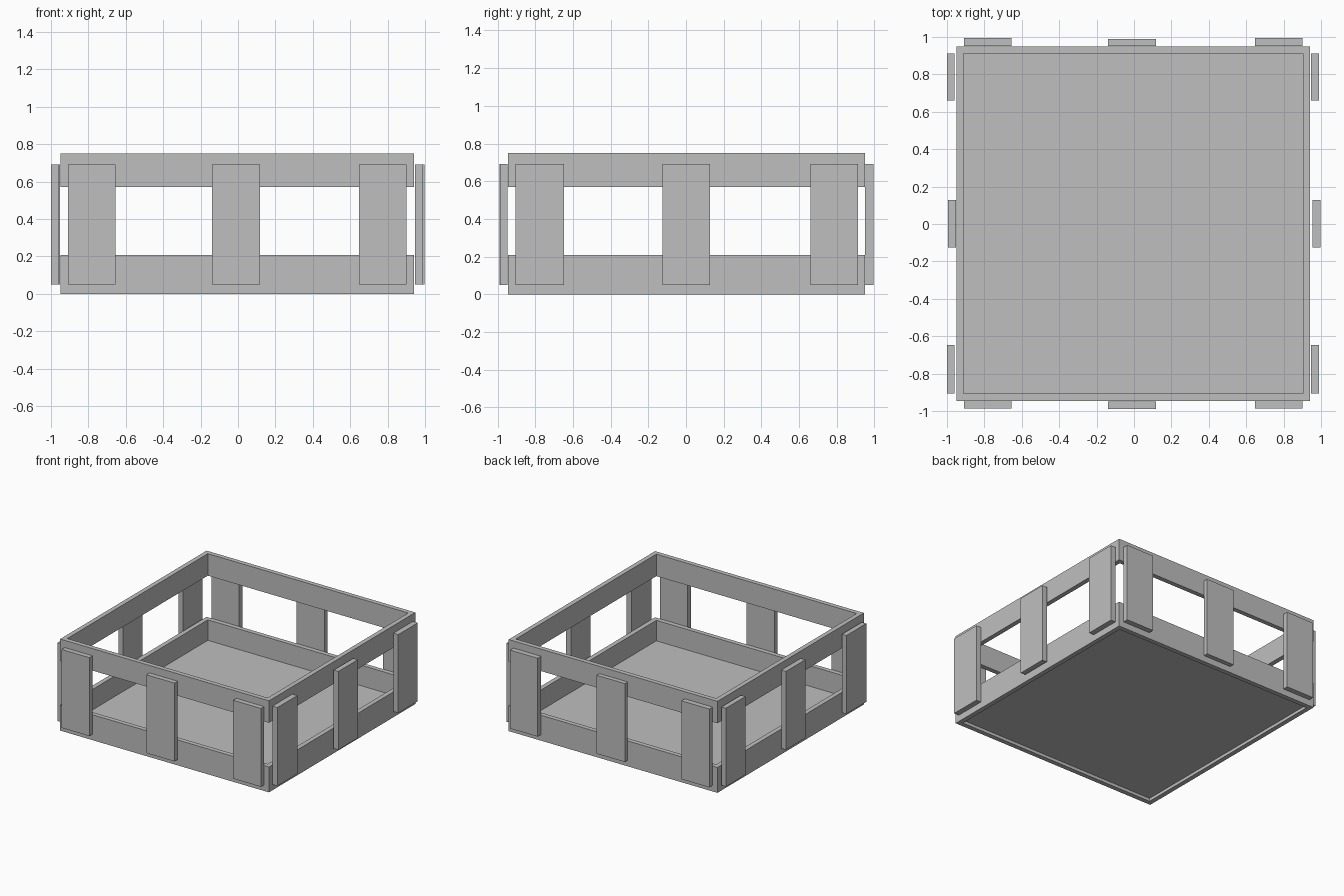
import bpy
import bmesh

cube = bpy.data.objects.get("Cube")
if cube:
    bpy.data.objects.remove(cube, do_unlink=True)

# Single plain grey material
GREY = (0.52, 0.52, 0.52, 1.0)
grey = bpy.data.materials.new("plain grey")
grey.use_nodes = True
grey.diffuse_color = GREY
grey.node_tree.nodes["Principled BSDF"].inputs["Base Color"].default_value = GREY


def finish(name, bm):
    bmesh.ops.recalc_face_normals(bm, faces=bm.faces)
    mesh = bpy.data.meshes.new(name)
    bm.to_mesh(mesh)
    bm.free()
    mesh.materials.append(grey)
    obj = bpy.data.objects.new(name, mesh)
    bpy.context.collection.objects.link(obj)


def box(name, xs, ys, zs):
    """Box spanning the given ranges on each axis."""
    bm = bmesh.new()
    bmesh.ops.create_cube(bm, size=1)
    for v in bm.verts:
        v.co = [(a + b) / 2 + c * (b - a) for c, (a, b) in zip(v.co, (xs, ys, zs))]
    finish(name, bm)


def frame(name, xs, ys, zs, wall):
    """Square ring of rails with an open middle."""
    bm = bmesh.new()
    rings = []
    for inset, z in ((0, zs[0]), (0, zs[1]), (wall, zs[1]), (wall, zs[0])):
        x0, x1 = xs[0] + inset, xs[1] - inset
        y0, y1 = ys[0] + inset, ys[1] - inset
        rings.append([bm.verts.new((x, y, z))
                      for x, y in ((x0, y0), (x1, y0), (x1, y1), (x0, y1))])
    for i, ring in enumerate(rings):
        nxt = rings[(i + 1) % 4]
        for j in range(4):
            k = (j + 1) % 4
            bm.faces.new((ring[j], ring[k], nxt[k], nxt[j]))
    finish(name, bm)


# Rails and floor
X, Y, WALL = (-0.95, 0.942), (-0.945, 0.95), 0.038
frame("bottom_rail", X, Y, (0, 0.208), WALL)
frame("top_rail", X, Y, (0.57, 0.75), WALL)
box("floor", (X[0] + WALL, X[1] - WALL), (Y[0] + WALL, Y[1] - WALL), (0.025, 0.04))

# Upright slats: three on every side, the middle one offset slightly
SLAT_Z = (0.05, 0.692)
x_spans = {"right": (-0.908, -0.655), "middle": (-0.138, 0.118), "left": (0.648, 0.9)}
y_spans = {"front": (-0.905, -0.647), "middle": (-0.125, 0.127), "back": (0.66, 0.912)}

for place, span in x_spans.items():
    mid = place == "middle"
    box("front_slat_" + place, span, (-0.99, -0.95) if mid else (-0.987, -0.946), SLAT_Z)
    box("back_slat_" + place, span, (0.951, 0.988) if mid else (0.951, 0.994), SLAT_Z)

for place, span in y_spans.items():
    mid = place == "middle"
    box("left_slat_" + place, (0.955, 0.997) if mid else (0.946, 0.99), span, SLAT_Z)
    box("right_slat_" + place, (-0.994, -0.953) if mid else (-1.0, -0.96), span, SLAT_Z)
